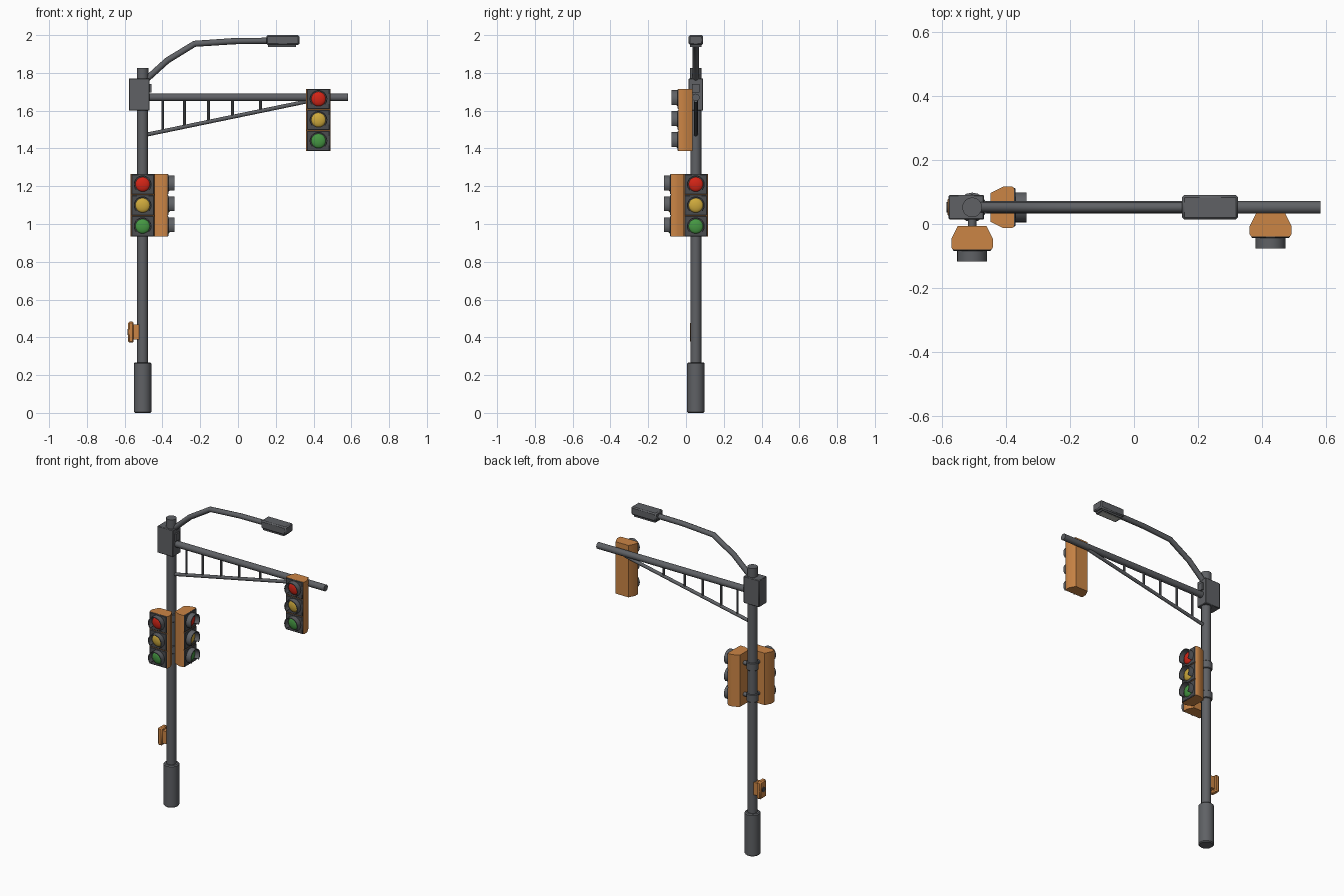
import bpy, bmesh, math
from mathutils import Matrix, Vector

if "Cube" in bpy.data.objects:
    bpy.data.objects.remove(bpy.data.objects["Cube"])

def material(name, rgb):
    m = bpy.data.materials.new(name)
    m.diffuse_color = (*rgb, 1)
    m.use_nodes = True
    m.node_tree.nodes["Principled BSDF"].inputs["Base Color"].default_value = m.diffuse_color
    return m

GREY = material("steel grey", (0.115, 0.12, 0.13))
DARK = material("dark grey", (0.07, 0.072, 0.078))
ORANGE = material("signal orange", (0.60, 0.235, 0.06))
RED = material("red lens", (0.65, 0.018, 0.008))
YELLOW = material("yellow lens", (0.62, 0.40, 0.045))
GREEN = material("green lens", (0.06, 0.31, 0.055))
PANEL = material("lamp panel", (0.55, 0.55, 0.50))
I = Matrix.Identity(4)
PX, PY = -0.505, 0.052                      # pole axis

def finish(bm, name, mat, M=I, bevel=0):
    bm.transform(M)
    bmesh.ops.recalc_face_normals(bm, faces=bm.faces)
    me = bpy.data.meshes.new(name)
    bm.to_mesh(me)
    bm.free()
    ob = bpy.data.objects.new(name, me)
    bpy.context.collection.objects.link(ob)
    me.materials.append(mat)
    if bevel:
        b = ob.modifiers.new("bevel", 'BEVEL')
        b.width, b.segments = bevel, 1
    bpy.ops.object.select_all(action='DESELECT')
    ob.select_set(True)
    bpy.context.view_layer.objects.active = ob
    bpy.ops.object.shade_smooth_by_angle(angle=math.radians(32))
    return ob

def box(name, lo, hi, mat, M=I, bevel=0):
    bm = bmesh.new()
    bmesh.ops.create_cube(bm, size=1)
    lo, hi = Vector(lo), Vector(hi)
    bm.transform(Matrix.Translation((lo + hi) / 2) @ Matrix.Diagonal((*(hi - lo), 1)))
    return finish(bm, name, mat, M, bevel)

def rod(name, a, b, r, mat, M=I, sides=16, bevel=0):
    a, b = Vector(a), Vector(b)
    bm = bmesh.new()
    bmesh.ops.create_cone(bm, cap_ends=True, segments=sides, radius1=r, radius2=r, depth=(b - a).length)
    q = (b - a).to_track_quat('Z', 'Y').to_matrix().to_4x4()
    bm.transform(Matrix.Translation((a + b) / 2) @ q)
    return finish(bm, name, mat, M, bevel)

def prism(name, pts, vec, mat, M=I):
    """Extrude a closed outline of 3D points along vec."""
    bm = bmesh.new()
    f = bm.faces.new([bm.verts.new(p) for p in pts])
    r = bmesh.ops.extrude_face_region(bm, geom=[f], use_keep_orig=True)
    bmesh.ops.translate(bm, vec=vec, verts=[g for g in r["geom"] if isinstance(g, bmesh.types.BMVert)])
    bmesh.ops.triangulate(bm, faces=[g for g in bm.faces if len(g.verts) > 4])
    return finish(bm, name, mat, M)

def arc(r, z, y, a0, a1, n=18):
    return [(r * math.cos(math.radians(a0 + (a1 - a0) * i / n)), y,
             z + r * math.sin(math.radians(a0 + (a1 - a0) * i / n))) for i in range(n + 1)]

def signal(label, M):
    """Three-lens head; origin at centre of its back face, looking to -y."""
    h = 0.165
    half = [(0.045, 0), (0.065, -0.040), (0.065, -0.066), (0.061, -0.073)]
    outline = half + [(-x, y) for x, y in reversed(half)]
    prism(label + "_housing", [(x, y, -h) for x, y in outline], (0, 0, 2 * h), ORANGE, M)
    for i, (mat, colour) in enumerate(((RED, "red"), (YELLOW, "yellow"), (GREEN, "green"))):
        z = 0.111 * (1 - i)
        n = f"{label}_{colour}_"
        # door plate, visor with open bottom, domed lens
        box(n + "door", (-0.060, -0.078, z - 0.0535), (0.060, -0.070, z + 0.0535), DARK, M, 0.003)
        prism(n + "visor", arc(0.047, z, -0.075, -42, 222) + arc(0.042, z, -0.075, 222, -42),
              (0, -0.036, 0), GREY, M)
        bm = bmesh.new()
        bmesh.ops.create_uvsphere(bm, u_segments=20, v_segments=10, radius=0.039)
        bm.transform(Matrix.Translation((0, -0.077, z)) @ Matrix.Diagonal((1, 0.38, 1, 1))
                     @ Matrix.Rotation(math.pi / 2, 4, 'X'))
        finish(bm, n + "lens", mat, M)

# Pole and base
rod("pole", (PX, PY, 0.02), (PX, PY, 1.825), 0.029, GREY)
rod("pole_base", (PX, PY, 0), (PX, PY, 0.268), 0.046, GREY, bevel=0.006)
rod("pole_cap", (PX, PY, 1.765), (PX, PY, 1.827), 0.031, GREY)

# Junction box at the top
box("junction_box", (-0.578, 0.014, 1.60), (-0.468, 0.091, 1.77), GREY, bevel=0.003)
box("arm_mount_plate", (-0.47, 0.032, 1.695), (-0.458, 0.072, 1.742), GREY)

# Mast arm with truss
rod("mast_arm", (-0.49, PY, 1.67), (0.582, PY, 1.67), 0.02, GREY)
A, B = Vector((-0.49, PY, 1.472)), Vector((0.39, PY, 1.654))
rod("truss_brace", A, B, 0.0105, GREY, sides=12)
for i, x in enumerate((-0.399, -0.283, -0.156, -0.029, 0.119)):
    z = A.z + (B.z - A.z) * (x - A.x) / (B.x - A.x)
    rod(f"truss_strut_{i + 1}", (x, PY, z), (x, PY, 1.66), 0.0075, GREY, sides=10)

# Street lamp arm: bent tube
cu = bpy.data.curves.new("lamp_arm", 'CURVE')
cu.dimensions = '3D'
cu.bevel_depth, cu.bevel_resolution, cu.use_fill_caps = 0.0165, 2, True
path = [(-0.50, 1.752), (-0.374, 1.866), (-0.23, 1.954), (-0.02, 1.968), (0.17, 1.970)]
sp = cu.splines.new('POLY')
sp.points.add(len(path) - 1)
for p, (x, z) in zip(sp.points, path):
    p.co = (x, PY, z, 1)
cu.materials.append(GREY)
lamp_arm = bpy.data.objects.new("lamp_arm", cu)
bpy.context.collection.objects.link(lamp_arm)
bpy.ops.object.select_all(action='DESELECT')
lamp_arm.select_set(True)
bpy.context.view_layer.objects.active = lamp_arm
bpy.ops.object.convert(target='MESH')

# Lamp head with light panel underneath
box("lamp_head", (0.15, 0.014, 1.948), (0.325, 0.09, 2.0), GREY, bevel=0.007)
box("lamp_rim", (0.16, 0.022, 1.938), (0.308, 0.082, 1.95), GREY)
box("lamp_panel", (0.17, 0.030, 1.936), (0.298, 0.074, 1.94), PANEL)

# Signal heads
signal("front_signal", Matrix.Translation((PX, PY - 0.058, 1.099)))
signal("side_signal", Matrix.Translation((PX + 0.058, PY, 1.099)) @ Matrix.Rotation(math.pi / 2, 4, 'Z'))
signal("mast_signal", Matrix.Translation((0.426, 0.034, 1.551)))

# Collars and stubs holding the two lower heads
for i, z in enumerate((1.0, 1.2)):
    rod(f"collar_{i + 1}", (PX, PY, z - 0.025), (PX, PY, z + 0.025), 0.036, GREY, bevel=0.003)
    rod(f"front_stub_{i + 1}", (PX, PY, z), (PX, PY - 0.065, z), 0.013, GREY, sides=12)
    rod(f"side_stub_{i + 1}", (PX, PY, z), (PX + 0.065, PY, z), 0.013, GREY, sides=12)

# Pedestrian push button
box("button_mount", (-0.556, PY - 0.021, 0.388), (-0.525, PY + 0.021, 0.468), ORANGE)
box("button_case", (-0.582, PY - 0.030, 0.372), (-0.552, PY + 0.030, 0.483), ORANGE, bevel=0.007)
rod("push_button", (-0.575, PY, 0.428), (-0.585, PY, 0.428), 0.016, DARK)
